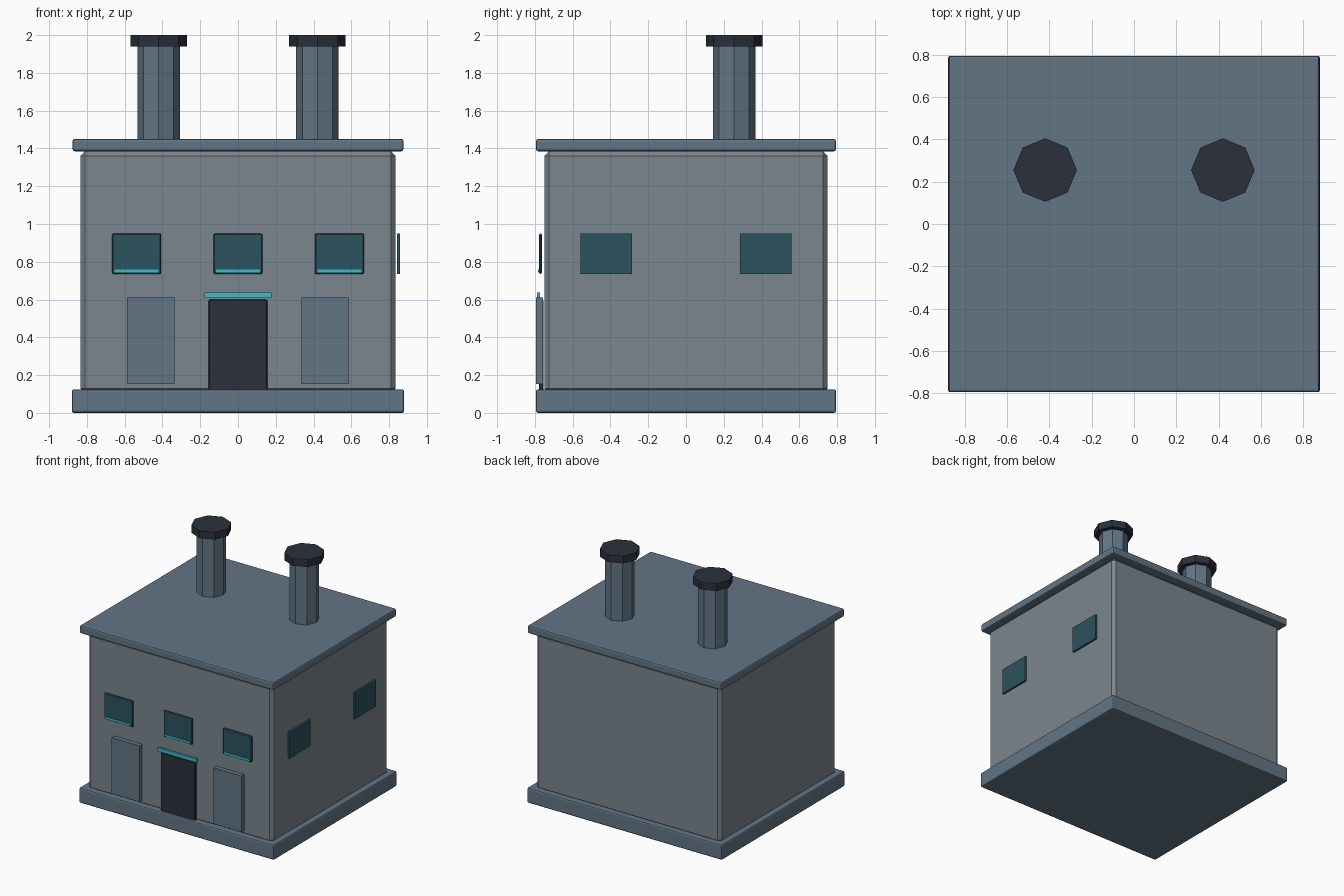
import bpy
import bmesh
import math
from mathutils import Matrix, Vector

if "Cube" in bpy.data.objects:
    bpy.data.objects.remove(bpy.data.objects["Cube"])


def material(name, hex_code):
    srgb = [int(hex_code[i:i + 2], 16) / 255 for i in (0, 2, 4)]
    linear = [c / 12.92 if c <= 0.04045 else ((c + 0.055) / 1.055) ** 2.4 for c in srgb]
    mat = bpy.data.materials.new(name)
    mat.diffuse_color = (*linear, 1)
    mat.use_nodes = True
    mat.node_tree.nodes["Principled BSDF"].inputs["Base Color"].default_value = mat.diffuse_color
    return mat


WALL = material("wall_grey", "7A868D")
TRIM = material("slate_trim", "627585")
DARK = material("dark_metal", "2B303C")
GLASS = material("teal_glass", "2B525E")
GLOW = material("cyan_strip", "3CBCC8")


def finish(name, bm, mat):
    mesh = bpy.data.meshes.new(name)
    bm.to_mesh(mesh)
    bm.free()
    mesh.materials.append(mat)
    obj = bpy.data.objects.new(name, mesh)
    bpy.context.collection.objects.link(obj)
    return obj


def box(name, lo, hi, mat, bevel=0.0, segments=1):
    lo, hi = Vector(lo), Vector(hi)
    bm = bmesh.new()
    bmesh.ops.create_cube(bm, size=1, matrix=Matrix.Translation((lo + hi) / 2)
                          @ Matrix.Diagonal((*(hi - lo), 1)))
    obj = finish(name, bm, mat)
    if bevel:
        mod = obj.modifiers.new("Bevel", 'BEVEL')
        mod.width = bevel
        mod.segments = segments
    return obj


def octagon(name, x, y, z0, z1, r, mat):
    bm = bmesh.new()
    bmesh.ops.create_cone(bm, cap_ends=True, segments=8, radius1=r, radius2=r, depth=z1 - z0,
                          matrix=Matrix.Translation((x, y, (z0 + z1) / 2)))
    return finish(name, bm, mat)


# Main body
box("base_plinth", (-0.88, -0.795, 0), (0.88, 0.795, 0.125), TRIM, 0.012, 2)
box("walls", (-0.835, -0.75, 0.105), (0.835, 0.75, 1.385), WALL, 0.024)
box("roof_slab", (-0.876, -0.795, 1.385), (0.876, 0.795, 1.45), TRIM, 0.012, 2)

# Chimneys with caps
for side, x in (("left", -0.42), ("right", 0.42)):
    octagon(f"chimney_{side}", x, 0.255, 1.44, 1.945, 0.112, TRIM)
    octagon(f"chimney_cap_{side}", x, 0.255, 1.94, 2.0, 0.15, DARK)

# Front windows, each with a glowing strip along the bottom
for side, x in (("left", -0.537), ("middle", 0), ("right", 0.537)):
    box(f"front_window_{side}", (x - 0.13, -0.778, 0.735), (x + 0.13, -0.762, 0.95), GLASS, 0.006)
    box(f"window_strip_{side}", (x - 0.117, -0.784, 0.742), (x + 0.117, -0.772, 0.76), GLOW)

# Windows on the right wall only
for side, y in (("front", -0.422), ("back", 0.422)):
    box(f"side_window_{side}", (0.841, y - 0.136, 0.735), (0.857, y + 0.136, 0.95), GLASS)

# Door, glowing lintel and flanking panels
box("door", (-0.156, -0.778, 0.105), (0.156, -0.755, 0.60), DARK, 0.006)
box("door_lintel_strip", (-0.177, -0.79, 0.609), (0.177, -0.772, 0.637), GLOW)
for side, x in (("left", -0.461), ("right", 0.461)):
    box(f"front_panel_{side}", (x - 0.126, -0.794, 0.153), (x + 0.126, -0.757, 0.611), TRIM)
